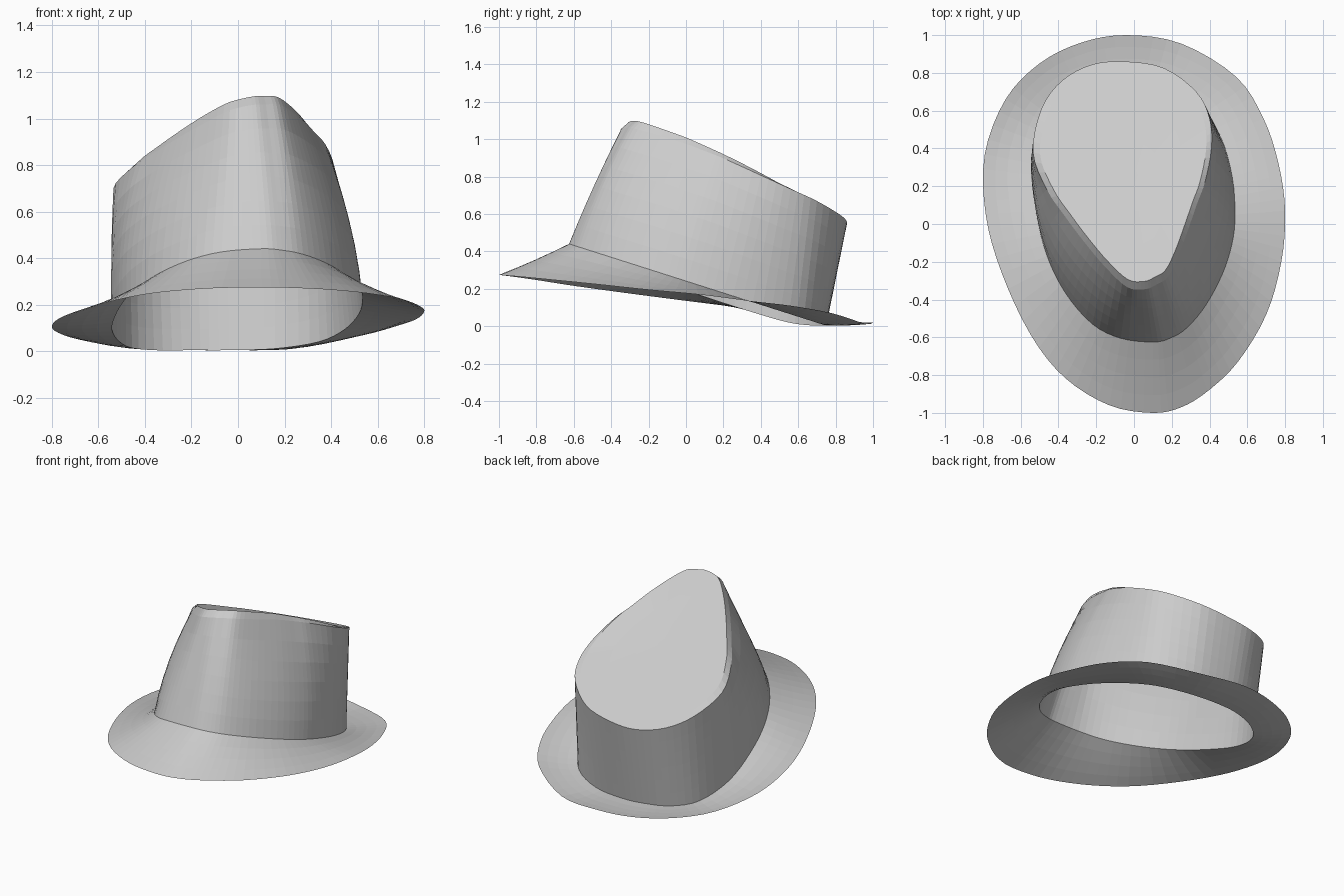
import bpy
from mathutils import Vector

if "Cube" in bpy.data.objects:
    bpy.data.objects.remove(bpy.data.objects["Cube"])

STEPS = 4  # subdivisions between outline points

felt = bpy.data.materials.new("grey_felt")
felt.use_nodes = True
felt.diffuse_color = (0.6, 0.6, 0.6, 1)
bsdf = felt.node_tree.nodes["Principled BSDF"]
bsdf.inputs["Base Color"].default_value = felt.diffuse_color
bsdf.inputs["Roughness"].default_value = 0.8


def smooth_loop(points):
    """Closed Catmull-Rom curve through the outline points."""
    pts = [Vector(p) for p in points]
    count = len(pts)
    result = []
    for i in range(count):
        a, b, c, d = (pts[(i + k) % count] for k in (-1, 0, 1, 2))
        for s in range(STEPS):
            t = s / STEPS
            result.append(b + (c - a) * t / 2
                          + (a * 2 - b * 5 + c * 4 - d) * t ** 2 / 2
                          + (b * 3 - a - c * 3 + d) * t ** 3 / 2)
    return result


def loft(name, rings, close_end=False):
    """Join successive rings with quads, optionally closing the last one."""
    count = len(rings[0])
    verts = [v for ring in rings for v in ring]
    faces = []
    for r in range(len(rings) - 1):
        for i in range(count):
            j = (i + 1) % count
            faces.append((r * count + i, r * count + j,
                          (r + 1) * count + j, (r + 1) * count + i))
    if close_end:
        faces.append(tuple(range((len(rings) - 1) * count, len(verts))))
    mesh = bpy.data.meshes.new(name)
    mesh.from_pydata(verts, [], faces)
    mesh.materials.append(felt)
    obj = bpy.data.objects.new(name, mesh)
    bpy.context.collection.objects.link(obj)
    return obj


def clamp(value):
    return min(1, max(0, value))


def base_height(x, y):
    """Slanted plane where the crown meets the brim, dipping on one side."""
    return max(0.005, 0.242 - 0.318 * y + 0.1 * min(0, x))


def top_height(x, y):
    """Slanted crown top, with a raised shoulder near the front."""
    shoulder = 0.13 * max(0, x) * clamp(1 - 2 * y)
    return 0.945 - 0.445 * y + 0.11 * x + shoulder


def rim_height(x, y):
    """Fold at the top of the wall, lower than the top towards the front."""
    return top_height(x, y) - 0.055 * clamp((0.65 - y) / 0.9)


# Outlines run from the front towards +x and round the back
brim_edge = smooth_loop([
    (.1, -1, .275), (.25, -.97, .272), (.39, -.885, .265), (.55, -.73, .25),
    (.7, -.48, .225), (.78, -.2, .195), (.8, .07, .17), (.765, .32, .138),
    (.685, .56, .11), (.54, .78, .07), (.25, .955, .015), (-.04, 1, .02),
    (-.28, .96, .02), (-.5, .85, .03), (-.68, .66, .05), (-.79, .37, .09),
    (-.785, .05, .13), (-.7, -.26, .17), (-.545, -.59, .215),
    (-.365, -.815, .25), (-.13, -.96, .27)])

crown_base = smooth_loop([
    (x, y, base_height(x, y)) for x, y in (
        (.1, -.625), (.19, -.605), (.28, -.55), (.38, -.43),
        (.47, -.26), (.52, -.1), (.535, .05), (.52, .25),
        (.46, .46), (.35, .63), (.16, .725), (-.04, .75),
        (-.2, .735), (-.36, .67), (-.48, .54), (-.54, .32),
        (-.52, .07), (-.46, -.17), (-.36, -.37),
        (-.22, -.53), (-.07, -.605))])

crown_rim = smooth_loop([
    (x, y, rim_height(x, y)) for x, y in (
        (.06, -.345), (.12, -.32), (.18, -.28), (.235, -.17),
        (.29, -.02), (.335, .11), (.375, .22), (.41, .4),
        (.4, .56), (.33, .7), (.16, .825), (-.04, .86),
        (-.22, .845), (-.38, .76), (-.49, .61), (-.535, .38),
        (-.46, .18), (-.365, .04), (-.26, -.1),
        (-.15, -.23), (-.035, -.335))])


def brim_ring(t):
    """Ring between brim edge and crown base, slightly hollowed."""
    ring = []
    for edge, base in zip(brim_edge, crown_base):
        p = edge.lerp(base, t)
        p.z = max(0, p.z - 0.02 * t * (1 - t))
        ring.append(p)
    return ring


def wall_ring(t):
    """Ring between base and rim, bulging outward at the sides."""
    ring = []
    for low, high in zip(crown_base, crown_rim):
        outward = Vector((low.x, low.y - 0.1, 0)).normalized()
        bulge = 0.14 * t * (1 - t) * abs(outward.x) * max(0, 0.6 - outward.y)
        ring.append(low.lerp(high, t) + outward * bulge)
    return ring


def top_ring(scale):
    """Shrunken copy of the rim lying on the slanted top."""
    ring = []
    for p in crown_rim:
        x = p.x * scale
        y = 0.25 + (p.y - 0.25) * scale
        ring.append(Vector((x, y, top_height(x, y))))
    return ring


# Brim: a thin sloping sheet
loft("brim", [brim_ring(k / 4) for k in range(5)])

# Crown: leaning wall, open underneath
loft("crown_wall", [wall_ring(k / 6) for k in range(7)])

# Crown top: folded edge, then a nearly flat face sloping down to the back
loft("crown_top", [crown_rim] + [top_ring(s) for s in (.93, .6, .3, .05)],
     close_end=True)
